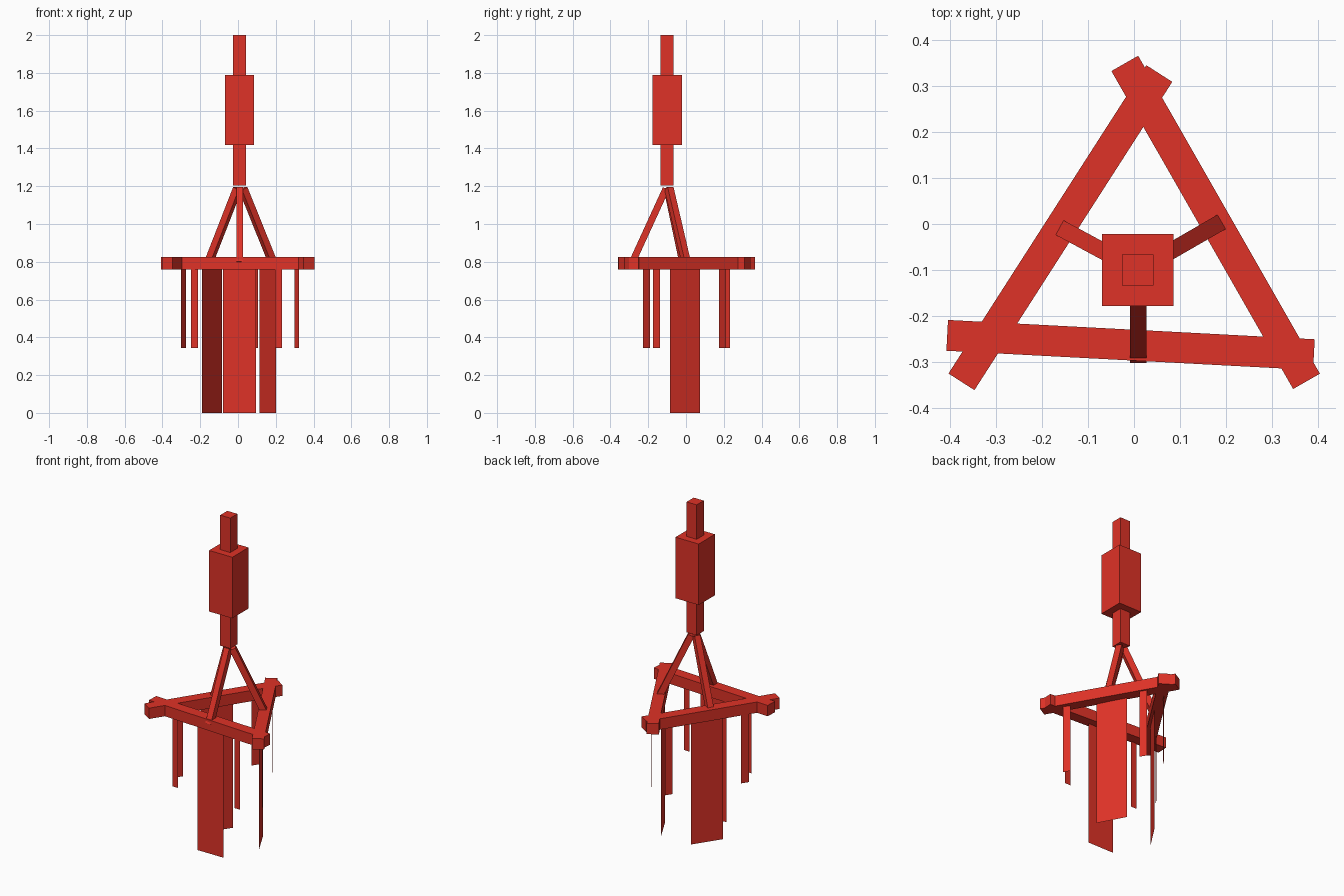
import bpy
from mathutils import Vector, Matrix

if "Cube" in bpy.data.objects:
    bpy.data.objects.remove(bpy.data.objects["Cube"])

red = bpy.data.materials.new("red")
red.diffuse_color = (0.74, 0.032, 0.02, 1)
red.use_nodes = True
red.node_tree.nodes["Principled BSDF"].inputs["Base Color"].default_value = red.diffuse_color


def add_mesh(name, verts, faces):
    mesh = bpy.data.meshes.new(name)
    mesh.from_pydata([tuple(v) for v in verts], [], faces)
    mesh.materials.append(red)
    obj = bpy.data.objects.new(name, mesh)
    bpy.context.collection.objects.link(obj)
    return obj


def bar(name, start, end, side, width, depth):
    """Square-ended bar from start to end; width runs along the side direction."""
    a, b = Vector(start), Vector(end)
    axis = (b - a).normalized()
    u = Vector(side).normalized()
    v = axis.cross(u).normalized()
    corners = [(-1, -1), (1, -1), (1, 1), (-1, 1)]
    verts = [p + u * (i * width / 2) + v * (j * depth / 2) for p in (a, b) for i, j in corners]
    faces = [(3, 2, 1, 0), (4, 5, 6, 7)] + [(i, (i + 1) % 4, (i + 1) % 4 + 4, i + 4) for i in range(4)]
    return add_mesh(name, verts, faces)


def sheet(name, p, q, bottom, top=0.762):
    """Thin upright sheet hanging between two plan points."""
    return add_mesh(name, [(*p, bottom), (*q, bottom), (*q, top), (*p, top)], [(0, 1, 2, 3)])


# Central post and the thick block around it
cx, cy = 0.008, -0.10
bar("post", (cx, cy, 1.205), (cx, cy, 2.0), (1, 0, 0), 0.068, 0.068)
bar("post_block", (cx, cy, 1.418), (cx, cy, 1.79), (1, 0, 0), 0.156, 0.156)

# Triangular frame of three overlapping beams
beams = {
    "front_beam": ((-0.406, -0.242), (0.391, -0.284)),
    "left_beam": ((-0.375, -0.343), (0.055, 0.327)),
    "right_beam": ((0.375, -0.342), (-0.02, 0.349)),
}
for name, (p, q) in beams.items():
    across = (q[1] - p[1], p[0] - q[0], 0)
    bar(name, (*p, 0.792), (*q, 0.792), across, 0.067, 0.066)

# Sloping struts: outward direction, outer radius at the top and at the foot
struts = {
    "front_strut": ((0, -1, 0), 0.022, 0.202),
    "right_strut": ((0.866, 0.5, 0), 0.037, 0.220),
    "left_strut": ((-0.88, 0.475, 0), 0.030, 0.204),
}
size = 0.036
for name, (out, r_top, r_foot) in struts.items():
    out = Vector(out).normalized()
    centre = Vector((0.009, -0.10, 0))
    top = centre + out * r_top + Vector((0, 0, 1.195))
    foot = centre + out * r_foot + Vector((0, 0, 0.802))
    side = out.cross(Vector((0, 0, 1)))
    inward = (foot - top).normalized().cross(side)
    if inward.dot(out) > 0:
        inward.negate()
    bar(name, top + inward * size / 2, foot + inward * size / 2, side, size, size)

# Long hanging panels, one per beam
sheet("front_panel", (-0.08, -0.277), (0.096, -0.277), 0)
sheet("left_panel", (-0.19, -0.085), (-0.085, 0.075), 0)
sheet("right_panel", (0.20, -0.085), (0.115, 0.075), 0)

# Short hanging strips, two per beam
strips = [
    ("front_strip_left", (-0.249, -0.277), (-0.211, -0.277)),
    ("front_strip_right", (0.195, -0.313), (0.234, -0.313)),
    ("left_strip_front", (-0.301, -0.175), (-0.276, -0.137)),
    ("left_strip_back", (-0.046, 0.195), (-0.022, 0.232)),
    ("right_strip_front", (0.322, -0.227), (0.298, -0.190)),
    ("right_strip_back", (0.107, 0.175), (0.085, 0.212)),
]
for name, p, q in strips:
    sheet(name, p, q, 0.343)
